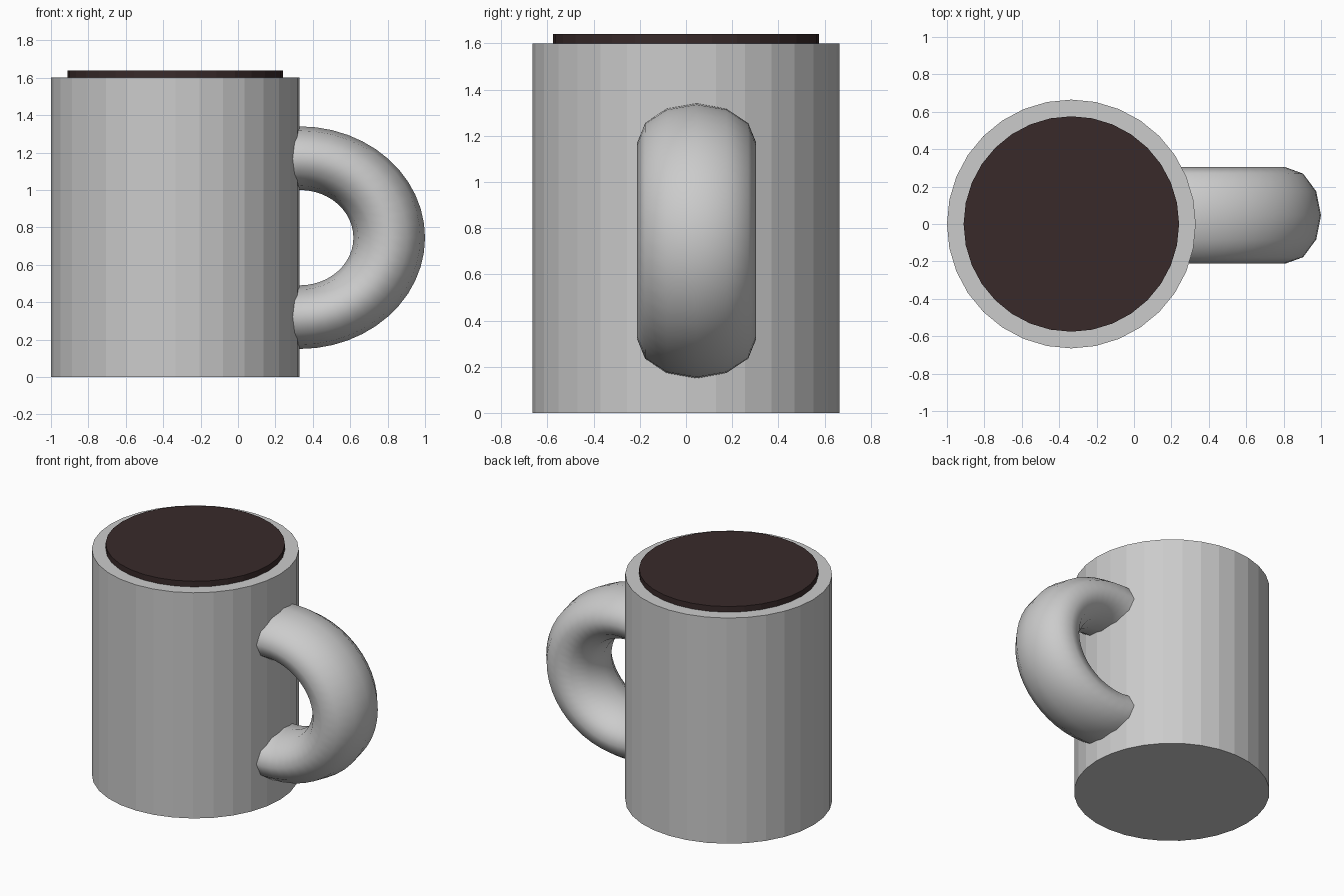
import bpy
import math

if "Cube" in bpy.data.objects:
    bpy.data.objects.remove(bpy.data.objects["Cube"])

CX = -0.335  # mug axis


def cylinder(name, radius, z0, z1):
    bpy.ops.mesh.primitive_cylinder_add(vertices=32, radius=radius, depth=z1 - z0,
                                        location=(CX, 0, (z0 + z1) / 2))
    obj = bpy.context.object
    obj.name = name
    return obj


# Mug body
cylinder("mug_body", 0.665, 0, 1.6)

# Coffee disc, slightly proud of the rim
coffee = cylinder("coffee", 0.576, 1.5, 1.64)
mat = bpy.data.materials.new("coffee_brown")
mat.diffuse_color = (0.04, 0.023, 0.023, 1)
mat.use_nodes = True
mat.node_tree.nodes["Principled BSDF"].inputs["Base Color"].default_value = mat.diffuse_color
coffee.data.materials.append(mat)

# Handle: stretched ring half sunk into the body
bpy.ops.mesh.primitive_torus_add(major_segments=48, minor_segments=12,
                                 major_radius=1.0, minor_radius=0.4,
                                 location=(0.33, 0.046, 0.745),
                                 rotation=(math.pi / 2, 0, 0))
handle = bpy.context.object
handle.name = "handle"
handle.scale = (0.4785, 0.425, 0.645)
bpy.ops.object.shade_smooth()
